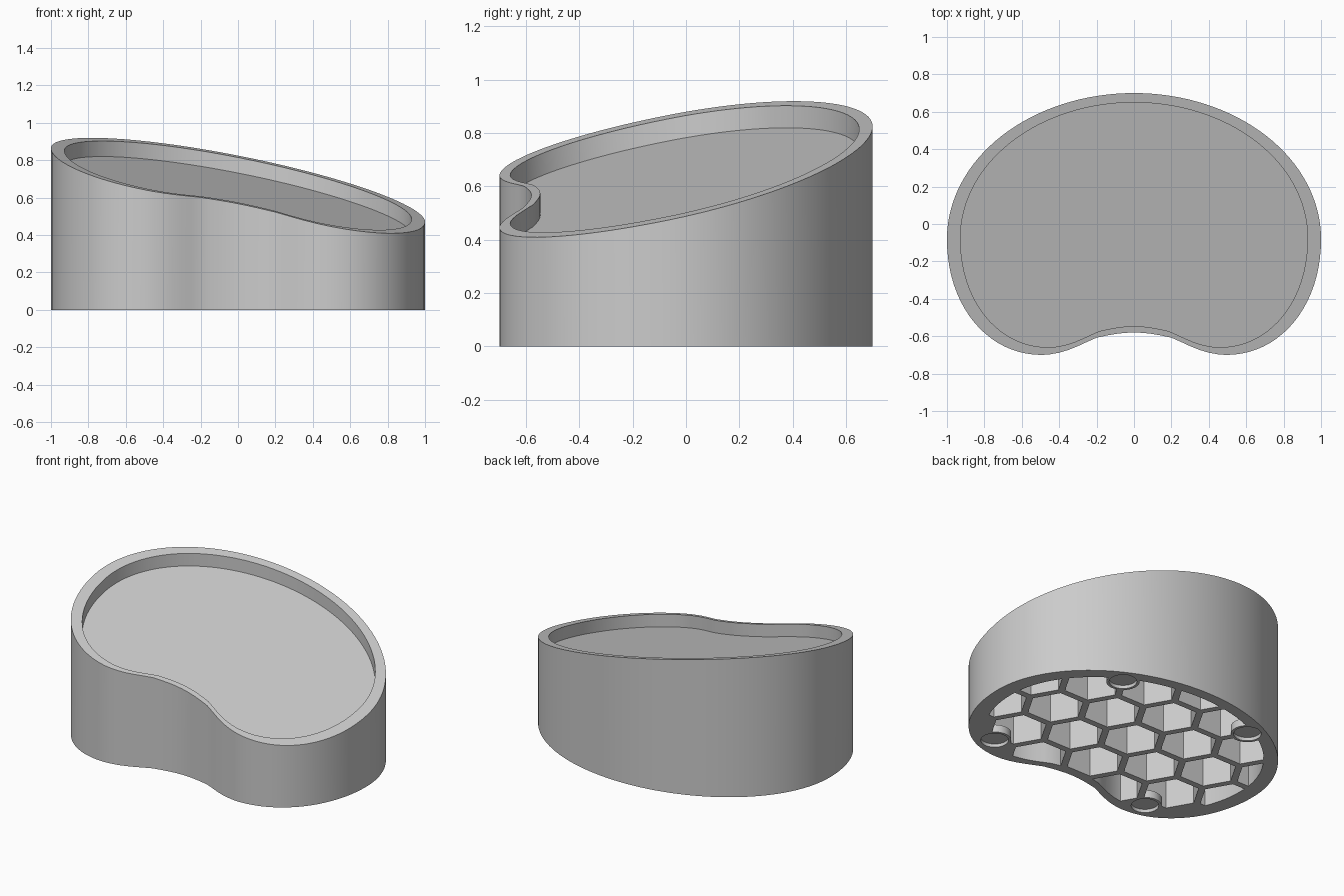
import bpy, bmesh, math

if "Cube" in bpy.data.objects:
    bpy.data.objects.remove(bpy.data.objects["Cube"])

grey = bpy.data.materials.new("plain_grey")
grey.diffuse_color = (0.6, 0.6, 0.6, 1)
grey.use_nodes = True
grey.node_tree.nodes["Principled BSDF"].inputs["Base Color"].default_value = grey.diffuse_color


def top_z(x, y):
    """Height of the slanted rim plane."""
    return 0.684 - 0.197 * x + 0.201 * y


def outline(s=1.0, s_front=None):
    """Kidney outline scaled about the centre (front half may scale differently in y)."""
    right = [(0, 0.7)]
    for i in range(1, 33):                    # back half-ellipse, right side
        a = math.pi / 2 * (1 - i / 32)
        right.append((math.cos(a), -0.08 + 0.78 * math.sin(a)))
    e = 2 / 2.08
    for i in range(1, 21):                    # front lobe, slightly squared
        a = math.pi / 2 * i / 20
        right.append((0.49 + 0.51 * max(math.cos(a), 0) ** e, -0.08 - 0.62 * math.sin(a) ** e))
    right += [(.45, -.697), (.4, -.688), (.35, -.673), (.3, -.653), (.25, -.63),
              (.2, -.608), (.15, -.597), (.1, -.588), (.05, -.582), (0, -.58)]
    left = [(-x, y) for x, y in right[1:-1]]
    f = s_front or s
    return [(x * s, y * (s if y > 0 else f)) for x, y in left + right[::-1]]


def inside(px, py, pts):
    """Point-in-polygon test."""
    hit = False
    for (x1, y1), (x2, y2) in zip(pts, pts[1:] + pts[:1]):
        if (y1 > py) != (y2 > py) and px < x1 + (py - y1) * (x2 - x1) / (y2 - y1):
            hit = not hit
    return hit


def skin(bm, loops):
    """Closed solid from a stack of equal loops."""
    rings = [[bm.verts.new(p) for p in lp] for lp in loops]
    n = len(rings[0])
    for a, b in zip(rings, rings[1:]):
        for i in range(n):
            j = (i + 1) % n
            bm.faces.new((a[i], a[j], b[j], b[i]))
    bm.faces.new(rings[0][::-1])
    bm.faces.new(rings[-1])


def prism(bm, pts, bottom, top):
    """Prism with a flat bottom; top is a height or a function of x, y."""
    f = top if callable(top) else (lambda x, y: top)
    skin(bm, [[(x, y, bottom) for x, y in pts], [(x, y, f(x, y)) for x, y in pts]])


def ngon(cx, cy, r, n):
    return [(cx + r * math.cos(2 * math.pi * i / n), cy + r * math.sin(2 * math.pi * i / n))
            for i in range(n)]


def make(name, bm):
    bmesh.ops.recalc_face_normals(bm, faces=bm.faces)
    me = bpy.data.meshes.new(name)
    bm.to_mesh(me)
    bm.free()
    me.materials.append(grey)
    ob = bpy.data.objects.new(name, me)
    bpy.context.collection.objects.link(ob)
    return ob


def boolean(ob, tool, op):
    m = ob.modifiers.new("cut", 'BOOLEAN')
    m.operation, m.solver, m.object = op, 'EXACT', tool
    bpy.ops.object.select_all(action='DESELECT')
    bpy.context.view_layer.objects.active = ob
    ob.select_set(True)
    bpy.ops.object.modifier_apply(modifier=m.name)
    bpy.data.objects.remove(tool)


# Body with raised rim and sunken slanted floor
FLOOR = 0.083
bm = bmesh.new()
out, inn = outline(), outline(0.928, 0.942)
skin(bm, [[(x, y, 0) for x, y in out],
          [(x, y, top_z(x, y)) for x, y in out],
          [(x, y, top_z(x, y)) for x, y in inn],
          [(x, y, top_z(x, y) - FLOOR) for x, y in inn]])
body = make("tray_body", bm)

# Honeycomb pockets under the floor
PITCH = 0.345
bm = bmesh.new()
for col in range(-3, 4):
    for row in range(-3, 4):
        cx = col * PITCH * math.sqrt(3) / 2
        cy = (row + 0.5 * (col % 2)) * PITCH
        if inside(cx, cy, out):
            prism(bm, ngon(cx, cy - 0.02, 0.304 / math.sqrt(3), 6), -0.1,
                  lambda x, y: top_z(x, y) - FLOOR - 0.05)
cells = make("honeycomb_cutter", bm)
cells.hide_render = True

# Keep the pockets inside the outer wall
bm = bmesh.new()
prism(bm, outline(0.9), -0.3, 1.5)
boolean(cells, make("wall_limit", bm), 'INTERSECT')

# Foot bosses and their shallow round recesses
feet = [(0.625, -0.556), (-0.57, -0.577), (0.487, 0.478), (-0.487, 0.478)]
bm = bmesh.new()
for x, y in feet:
    prism(bm, ngon(x, y, 0.1, 40), -0.3, 0.05)
boolean(cells, make("foot_bosses", bm), 'DIFFERENCE')
boolean(body, cells, 'DIFFERENCE')

bm = bmesh.new()
for x, y in feet:
    prism(bm, ngon(x, y, 0.083, 40), -0.1, 0.022)
boolean(body, make("foot_recesses", bm), 'DIFFERENCE')

# Smooth walls, crisp edges
bpy.ops.object.select_all(action='DESELECT')
bpy.context.view_layer.objects.active = body
body.select_set(True)
bpy.ops.object.shade_smooth_by_angle(angle=math.radians(30))
